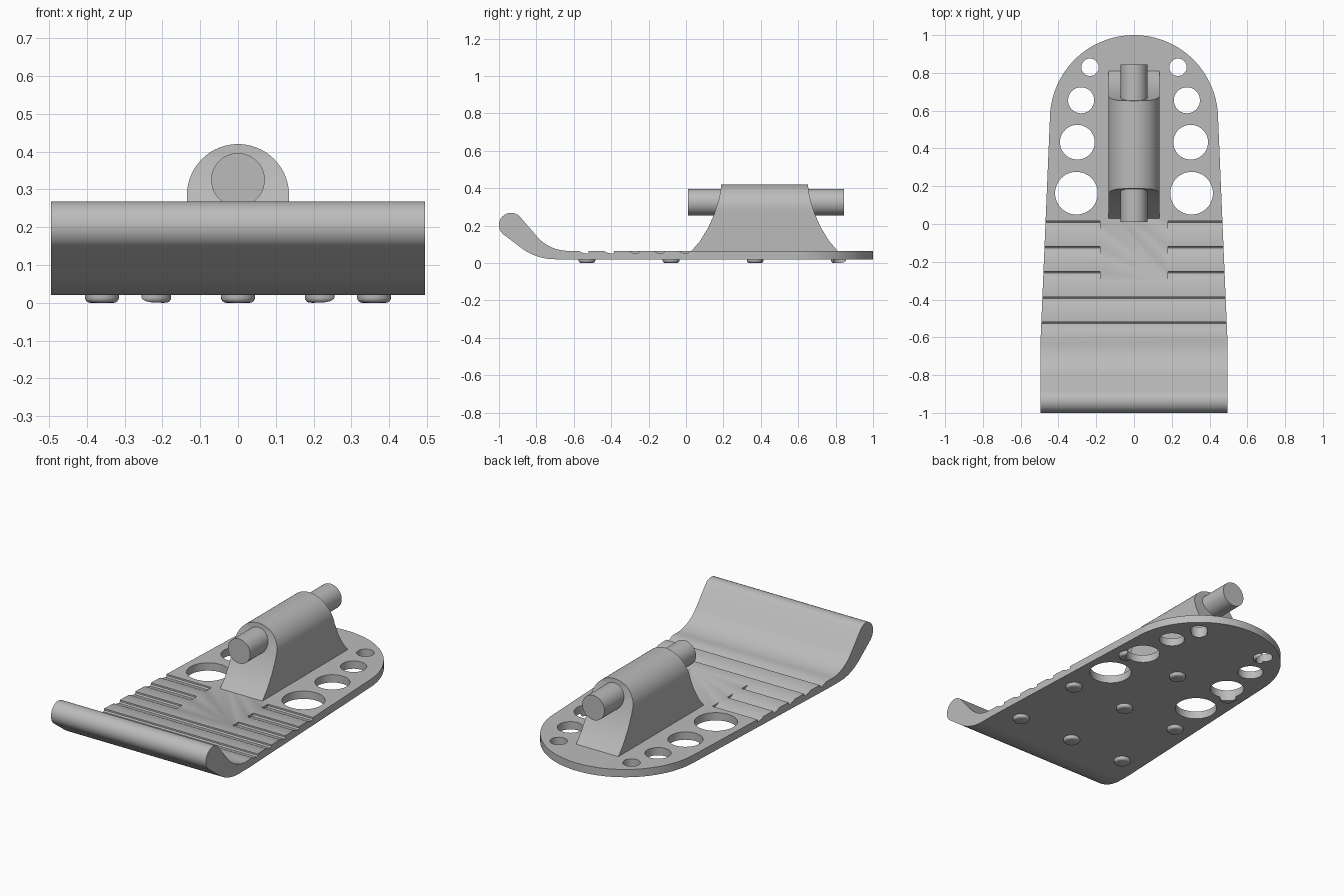
import bpy, bmesh
from math import sin, cos, pi, radians
from mathutils import Vector

if "Cube" in bpy.data.objects:
    bpy.data.objects.remove(bpy.data.objects["Cube"])

grey = bpy.data.materials.new("satin grey")
COLOUR = (0.5, 0.5, 0.5, 1)
grey.diffuse_color = COLOUR
grey.use_nodes = True
grey.node_tree.nodes["Principled BSDF"].inputs["Base Color"].default_value = COLOUR


def arc(cx, cy, r, a0, a1, n):
    """Points along an arc, angles in degrees."""
    angles = [radians(a0 + (a1 - a0) * i / n) for i in range(n + 1)]
    return [(cx + r * cos(a), cy + r * sin(a)) for a in angles]


def add_prism(bm, points, axis, lo, hi):
    """Extrude a closed 2D profile along x, y or z."""
    place = {"x": lambda p, t: (t, p[0], p[1]),
             "y": lambda p, t: (p[0], t, p[1]),
             "z": lambda p, t: (p[0], p[1], t)}[axis]
    face = bm.faces.new([bm.verts.new(place(p, lo)) for p in points])
    out = bmesh.ops.extrude_face_region(bm, geom=[face])
    moved = [v for v in out["geom"] if isinstance(v, bmesh.types.BMVert)]
    bmesh.ops.translate(bm, verts=moved, vec=Vector(place((0, 0), hi - lo)))


def finish(name, bm):
    bmesh.ops.recalc_face_normals(bm, faces=bm.faces)
    mesh = bpy.data.meshes.new(name)
    bm.to_mesh(mesh)
    bm.free()
    mesh.materials.append(grey)
    obj = bpy.data.objects.new(name, mesh)
    bpy.context.collection.objects.link(obj)
    return obj


def prism(name, points, axis, lo, hi):
    bm = bmesh.new()
    add_prism(bm, points, axis, lo, hi)
    return finish(name, bm)


def activate(obj):
    bpy.ops.object.select_all(action="DESELECT")
    obj.select_set(True)
    bpy.context.view_layer.objects.active = obj


def boolean(obj, cutter, operation):
    mod = obj.modifiers.new("cut", "BOOLEAN")
    mod.operation, mod.object, mod.solver = operation, cutter, "EXACT"
    activate(obj)
    bpy.ops.object.modifier_apply(modifier=mod.name)


BOTTOM, TOP = 0.02, 0.065

# Foot plate: side profile with an upturned, rounded front lip
profile = [(1.1, BOTTOM), (1.1, TOP)]
profile += arc(-0.63, TOP + 0.22, 0.22, 270, 220, 14)
profile += arc(-0.935, 0.203, 0.065, 40, 232, 24)
profile += arc(-0.70, BOTTOM + 0.3, 0.3, 232, 270, 12)
plate = prism("foot_plate", profile, "x", -0.6, 0.6)

# Plan outline: tapered sides and a round heel
outline = [(0.495, -1.1), (0.495, -0.62)]
outline += arc(0, 0.555, 0.445, 2, 178, 64)
outline += [(-0.495, -0.62), (-0.495, -1.1)]
outline_cutter = prism("outline_cutter", outline, "z", -0.2, 0.5)
boolean(plate, outline_cutter, "INTERSECT")

# Grip grooves: two across the plate, three broken in the middle
bm = bmesh.new()
for i in range(5):
    y = -0.52 + 0.134 * i
    groove = [(y - 0.07, 0.076), (y - 0.055, TOP), (y - 0.035, 0.055),
              (y - 0.008, 0.05), (y, 0.056), (y, 0.076)]
    spans = [(-0.6, 0.6)] if i < 2 else [(-0.6, -0.18), (0.18, 0.6)]
    for lo, hi in spans:
        add_prism(bm, groove, "x", lo, hi)
groove_cutter = finish("groove_cutter", bm)
boolean(plate, groove_cutter, "DIFFERENCE")

# Lightening holes, mirrored and shrinking towards the heel
bm = bmesh.new()
for x, y, r in [(0.305, 0.163, 0.113), (0.3, 0.433, 0.092),
                (0.28, 0.655, 0.069), (0.233, 0.83, 0.046)]:
    for side in (-1, 1):
        add_prism(bm, arc(side * x, y, r, 0, 352.5, 47), "z", -0.1, 0.2)
hole_cutter = finish("hole_cutter", bm)
boolean(plate, hole_cutter, "DIFFERENCE")

# Rubber-style feet under the plate, trimmed where they meet the holes
bm = bmesh.new()
for y, xs in [(-0.53, (-0.36, 0, 0.36)), (-0.08, (-0.36, 0, 0.36)),
              (0.37, (-0.36, 0, 0.36)), (0.82, (-0.222, 0.222))]:
    for x in xs:
        add_prism(bm, arc(x, y, 0.045, 0, 348.75, 31), "z", 0, 0.03)
rims = [e for e in bm.edges if all(v.co.z < 0.001 for v in e.verts)]
bmesh.ops.bevel(bm, geom=rims, offset=0.014, segments=4, profile=0.5, affect="EDGES")
feet = finish("bottom_feet", bm)
boolean(feet, hole_cutter, "DIFFERENCE")

# Pivot housing: flared sides crossed with an arched section
flare = [(0.03, 0.05), (0.03, TOP), (0.075, 0.118), (0.118, 0.188), (0.15, 0.26),
         (0.173, 0.33), (0.185, 0.385), (0.19, 0.45)]
flare += [(0.84 - y, z) for y, z in reversed(flare)]
housing = prism("pivot_housing", flare, "x", -0.3, 0.3)
arch = [(0.135, -0.1)] + arc(0, 0.285, 0.135, 0, 180, 40) + [(-0.135, -0.1)]
arch_cutter = prism("arch_cutter", arch, "y", -0.2, 1.2)
boolean(housing, arch_cutter, "INTERSECT")

# Pivot rod through the housing
rod = prism("pivot_rod", arc(0, 0.325, 0.071, 0, 352.5, 47), "y", 0.01, 0.845)

for cutter in (outline_cutter, groove_cutter, hole_cutter, arch_cutter):
    bpy.data.objects.remove(cutter)
for obj in (plate, feet, housing, rod):
    activate(obj)
    bpy.ops.object.shade_smooth_by_angle(angle=radians(30))
